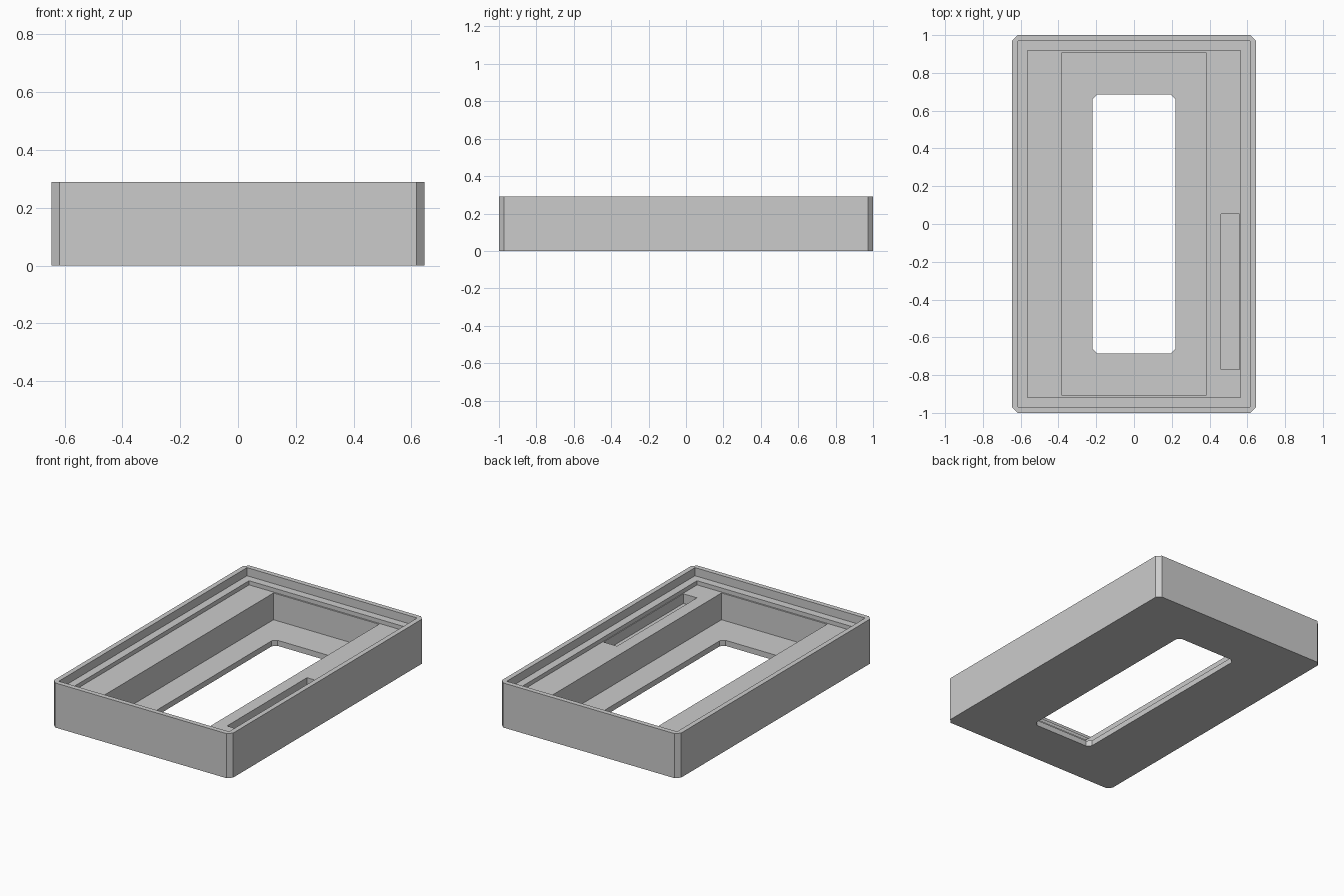
import bpy
import bmesh

cube = bpy.data.objects.get("Cube")
if cube:
    bpy.data.objects.remove(cube, do_unlink=True)

HEIGHT = 0.29
ABOVE = 0.4
BELOW = -0.1

# Single grey finish
grey = bpy.data.materials.new("light_grey")
grey.use_nodes = True
colour = (0.6, 0.6, 0.6, 1)
grey.diffuse_color = colour
grey.node_tree.nodes["Principled BSDF"].inputs["Base Color"].default_value = colour


def prism(name, x0, x1, y0, y1, z0, z1, chamfer=0):
    """Upright block whose four vertical corners may be cut at an angle."""
    c = chamfer
    if c:
        outline = [(x0 + c, y0), (x1 - c, y0), (x1, y0 + c), (x1, y1 - c),
                   (x1 - c, y1), (x0 + c, y1), (x0, y1 - c), (x0, y0 + c)]
    else:
        outline = [(x0, y0), (x1, y0), (x1, y1), (x0, y1)]
    bm = bmesh.new()
    base = bm.faces.new([bm.verts.new((x, y, z0)) for x, y in outline])
    top = bmesh.ops.extrude_face_region(bm, geom=[base])["geom"]
    bmesh.ops.translate(bm, vec=(0, 0, z1 - z0),
                        verts=[v for v in top if isinstance(v, bmesh.types.BMVert)])
    bmesh.ops.recalc_face_normals(bm, faces=bm.faces)
    mesh = bpy.data.meshes.new(name)
    bm.to_mesh(mesh)
    bm.free()
    mesh.materials.append(grey)
    obj = bpy.data.objects.new(name, mesh)
    bpy.context.collection.objects.link(obj)
    return obj


def centred(name, half_x, half_y, z0, z1, chamfer=0):
    return prism(name, -half_x, half_x, -half_y, half_y, z0, z1, chamfer)


# Outer block with chamfered corners
tray = centred("tray_frame", 0.645, 1.0, 0, HEIGHT, 0.028)

# Stepped recesses, the deep pocket, the floor window and the side slot
cutters = [
    centred("lid_recess_cutter", 0.613, 0.968, 0.237, ABOVE),
    centred("shelf_recess_cutter", 0.563, 0.918, 0.21, ABOVE),
    centred("pocket_cutter", 0.38, 0.908, 0.036, ABOVE),
    centred("window_cutter", 0.22, 0.686, BELOW, ABOVE, 0.025),
    prism("side_slot_cutter", 0.46, 0.558, -0.77, 0.053, 0.147, ABOVE),
]

bpy.context.view_layer.objects.active = tray
for cutter in cutters:
    cutter.hide_render = True
    cut = tray.modifiers.new(cutter.name, "BOOLEAN")
    cut.operation = "DIFFERENCE"
    cut.solver = "EXACT"
    cut.object = cutter
    bpy.ops.object.modifier_apply(modifier=cut.name)
    bpy.data.objects.remove(cutter, do_unlink=True)
